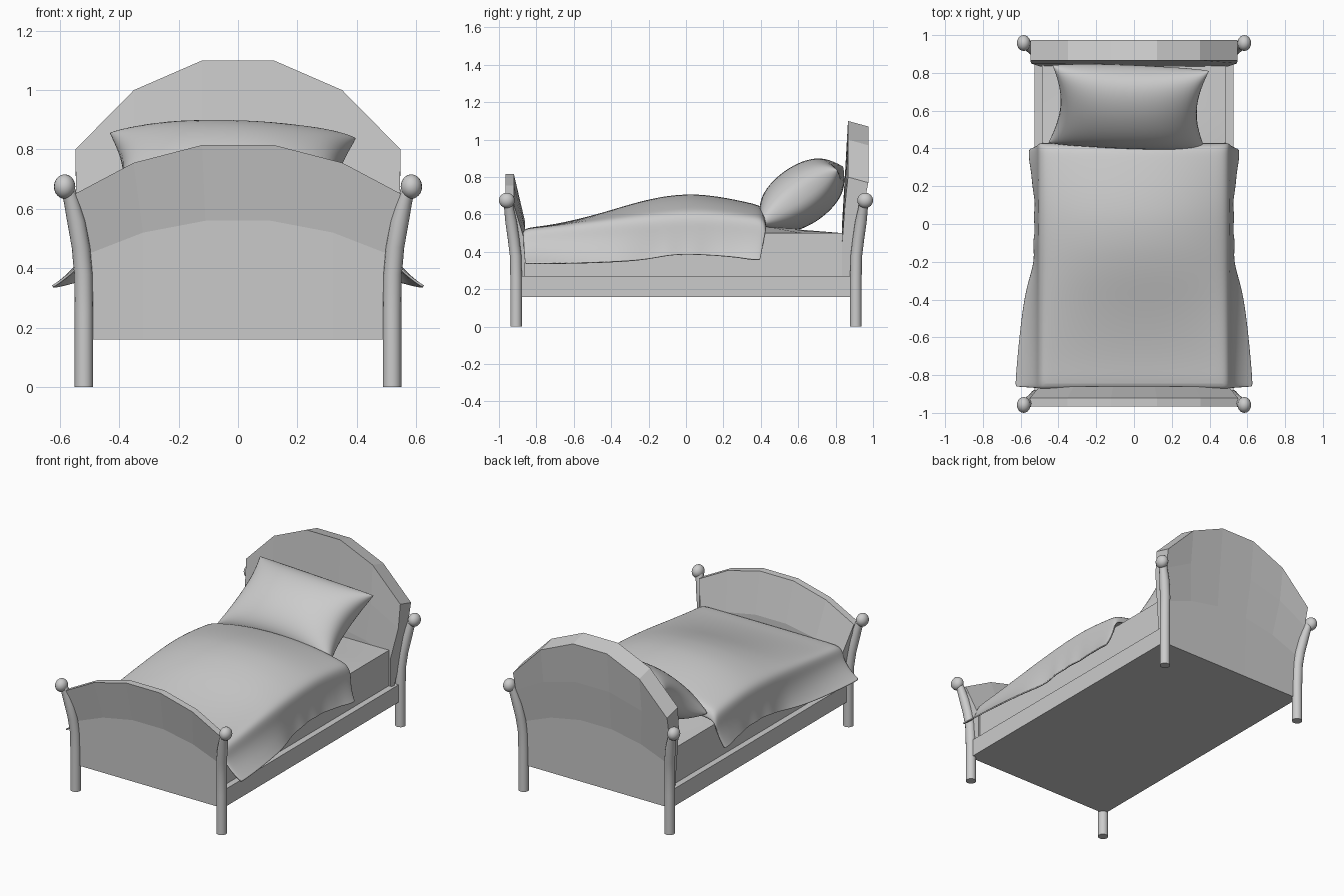
import bpy, bmesh, math
from mathutils import Matrix, Vector

if "Cube" in bpy.data.objects:
    bpy.data.objects.remove(bpy.data.objects["Cube"])


def grid_object(name, rows, wrap=False, caps=False, smooth=None):
    """Skin a list of point rows into one mesh."""
    bm = bmesh.new()
    vs = [[bm.verts.new(p) for p in r] for r in rows]
    n = len(rows[0])
    for a, b in zip(vs, vs[1:]):
        for i in range(n if wrap else n - 1):
            j = (i + 1) % n
            bm.faces.new((a[i], a[j], b[j], b[i]))
    if caps:
        bm.faces.new(vs[0])
        bm.faces.new(vs[-1])
    bmesh.ops.remove_doubles(bm, verts=bm.verts, dist=1e-5)
    bmesh.ops.recalc_face_normals(bm, faces=bm.faces)
    me = bpy.data.meshes.new(name)
    bm.to_mesh(me)
    bm.free()
    ob = bpy.data.objects.new(name, me)
    bpy.context.collection.objects.link(ob)
    if smooth:
        bpy.ops.object.select_all(action='DESELECT')
        ob.select_set(True)
        bpy.context.view_layer.objects.active = ob
        bpy.ops.object.shade_smooth_by_angle(angle=math.radians(smooth))
    return ob


def box(name, x, y0, y1, z0, z1):
    sec = [(-x, z0), (x, z0), (x, z1), (-x, z1)]
    return grid_object(name, [[(a, y, b) for a, b in sec] for y in (y0, y1)], True, True)


# Curved boards: each level is (half width, edge z, quarter z, middle z, outer y, inner y, outer drop)
def board(name, levels):
    cols = [(-1, 0), (-.64, 1), (-.22, 2), (.22, 2), (.64, 1), (1, 0)]
    rows = []
    for t, k in cols:
        outer = [(t * l[0], l[4], l[1 + k] - l[6]) for l in levels]
        inner = [(t * l[0], l[5], l[1 + k]) for l in levels]
        rows.append(outer + inner[::-1])
    return grid_object(name, rows, True, True)


board("footboard", [(.50, .16, .16, .16, -.905, -.86, 0),
                    (.50, .45, .52, .56, -.915, -.86, 0),
                    (.55, .65, .755, .815, -.965, -.92, 0)])
board("headboard", [(.50, .16, .16, .16, .905, .835, 0),
                    (.50, .45, .52, .56, .915, .835, 0),
                    (.545, .65, .755, .815, .95, .85, 0),
                    (.548, .80, 1.0, 1.10, .975, .866, .03)])

# Flared corner posts with ball finials
PATH = [(.519, .908, 0), (.519, .908, .25), (.521, .911, .38), (.529, .922, .47),
        (.545, .935, .56), (.562, .946, .63), (.575, .953, .67)]
for sx, sy, label in ((1, -1, "front_right"), (-1, -1, "front_left"),
                      (1, 1, "back_right"), (-1, 1, "back_left")):
    rings = []
    for i, (x, y, z) in enumerate(PATH):
        r = .031 if i < 5 else .026
        rings.append([(sx * x + r * math.cos(a), sy * y + r * math.sin(a), z)
                      for a in (math.tau * k / 16 for k in range(16))])
    grid_object(label + "_post", rings, True, True, 40)
    balls = []
    for i in range(13):
        p = math.pi * i / 12
        balls.append([(sx * .584 + .036 * math.sin(p) * math.cos(a),
                       sy * .958 + .042 * math.sin(p) * math.sin(a),
                       .675 - .041 * math.cos(p))
                      for a in (math.tau * k / 20 for k in range(20))])
    grid_object(label + "_finial", balls, True, False, 60)

# Bed base with a narrow ledge around the mattress
box("bed_base", .527, -.89, .89, .16, .272)

# Mattress, slightly domed
rows = []
for y, zc in [(-.86, .50), (-.4, .53), (.1, .56), (.4, .555), (.62, .518), (.84, .50)]:
    half = [(.488, .26), (.488, .50), (.25, .50 + (zc - .50) * .75)]
    sec = [(-x, z) for x, z in half] + [(0, zc)] + half[::-1]
    rows.append([(x, y, z) for x, z in sec])
grid_object("mattress", rows, True, True, 30)

# Blanket: y, crown z, edge z, hem z, hem half width
SPANS = [(-.868, .50, .50, .34, .622), (-.862, .525, .522, .338, .626),
         (-.75, .535, .53, .338, .618), (-.60, .565, .548, .34, .603),
         (-.45, .605, .565, .344, .585), (-.33, .642, .578, .350, .562),
         (-.25, .665, .585, .356, .535), (-.17, .684, .592, .368, .523),
         (-.11, .695, .596, .380, .533), (-.04, .703, .60, .386, .518),
         (.03, .706, .602, .386, .530), (.10, .702, .602, .383, .517),
         (.18, .692, .598, .378, .534), (.27, .675, .590, .370, .540),
         (.36, .655, .580, .360, .553), (.415, .638, .570, .357, .553),
         (.425, .56, .53, .357, .550)]
rows = []
for y, zc, ze, zh, xh in SPANS:
    pts = []
    for s in (1, .9, .65, .35, .1):           # hanging side, flaring at the hem
        x = .503 + (xh - .503) * s ** 2.2
        pts.append((x, y * (1 - .07 * s) if y > .3 else y + .008 * s, ze - .012 + (zh - ze + .012) * s))
    for u in (.485, .42, .3, .15):            # domed top
        pts.append((u, y, ze + (zc - ze) * (1 - (u / .5) ** 2.3)))
    rows.append([(-x, b, z) for x, b, z in pts] + [(0, y, zc)] + pts[::-1])
blanket = grid_object("blanket", rows, smooth=60)
mod = blanket.modifiers.new("soften", 'SUBSURF')
mod.levels = mod.render_levels = 2
mod = blanket.modifiers.new("thickness", 'SOLIDIFY')
mod.thickness = .008
mod.offset = 0

# Pillow: pinched-corner cushion leaning on the headboard
N = 28
rows = []
for side in (1, -1):
    for i in range(N + 1):
        u = math.sin(math.pi * (i / N - .5)) * side
        row = []
        for j in range(N + 1):
            v = math.sin(math.pi * (j / N - .5))
            x = .415 * u * (1 - .13 * u * u * (1 - v * v))
            y = .25 * v * (1 - .05 * v * v * (1 - u * u))
            h = .158 * max(0, (1 - u * u) * (1 - v * v)) ** .42
            h *= 1 + .05 * math.cos(5 * u + 2 * v) * u * u
            row.append((x, y, side * h))
        rows.append(row)
pillow = grid_object("pillow", rows, smooth=75)
pillow.matrix_world = (Matrix.Translation(Vector((-.028, .62, .703)))
                       @ Matrix.Rotation(math.radians(-3), 4, 'Z')
                       @ Matrix.Rotation(math.radians(35), 4, 'X')
                       @ Matrix.Rotation(math.radians(1.5), 4, 'Y'))
